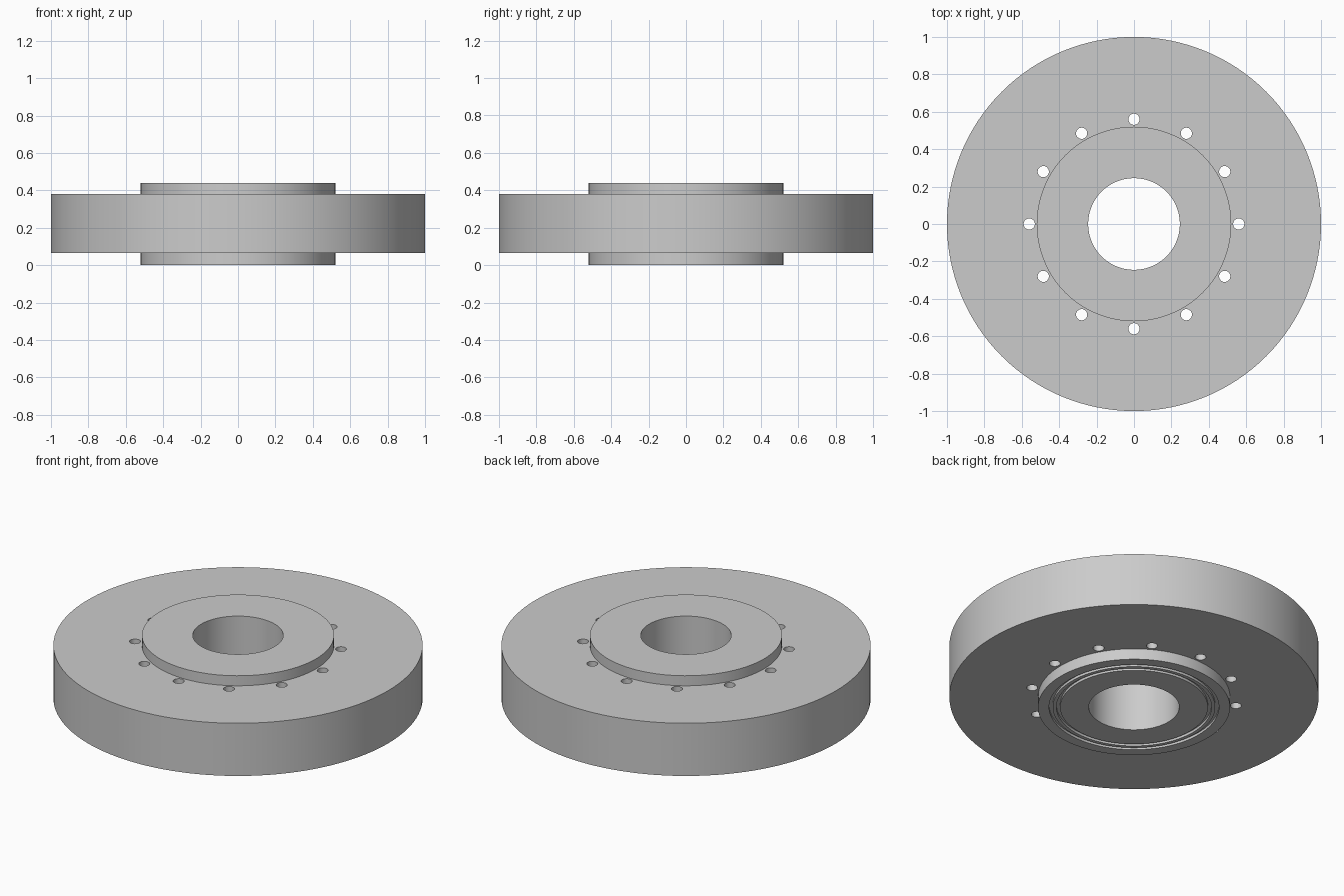
import bpy
import bmesh
from math import cos, sin, tau, radians
from mathutils import Vector

if "Cube" in bpy.data.objects:
    bpy.data.objects.remove(bpy.data.objects["Cube"], do_unlink=True)

SEGMENTS = 128
HOLES = 12
HOLE_CIRCLE, HOLE_RADIUS = 0.56, 0.03
BORE, HUB, RIM = 0.245, 0.52, 1.0
BOTTOM, TOP, HEIGHT = 0.065, 0.38, 0.44
GROOVE = 0.015

steel = bpy.data.materials.new("steel_grey")
steel.use_nodes = True
grey = (0.6, 0.6, 0.6, 1)
steel.diffuse_color = grey
steel.node_tree.nodes["Principled BSDF"].inputs["Base Color"].default_value = grey


def add_object(name, bm):
    bmesh.ops.recalc_face_normals(bm, faces=bm.faces)
    mesh = bpy.data.meshes.new(name)
    bm.to_mesh(mesh)
    bm.free()
    mesh.materials.append(steel)
    obj = bpy.data.objects.new(name, mesh)
    bpy.context.collection.objects.link(obj)
    return obj


def lathe(name, profile):
    """Revolve a closed (radius, height) outline about the z axis."""
    bm = bmesh.new()
    rings = [[bm.verts.new((r * cos(tau * i / SEGMENTS), r * sin(tau * i / SEGMENTS), z))
              for i in range(SEGMENTS)] for r, z in profile]
    for a, b in zip(rings, rings[1:] + rings[:1]):
        for i in range(SEGMENTS):
            j = (i + 1) % SEGMENTS
            bm.faces.new((a[i], a[j], b[j], b[i]))
    return add_object(name, bm)


# Disc with raised hubs, central bore and two ring grooves in the underside
profile = [(BORE, 0)]
for inner, outer in ((0.40, 0.42), (0.44, 0.46)):
    profile += [(inner, 0), (inner, GROOVE), (outer, GROOVE), (outer, 0)]
profile += [(HUB, 0), (HUB, BOTTOM), (RIM, BOTTOM), (RIM, TOP),
            (HUB, TOP), (HUB, HEIGHT), (BORE, HEIGHT)]
disc = lathe("flanged_disc", profile)

# Ring of drilled holes through the disc
bm = bmesh.new()
for k in range(HOLES):
    angle = tau * k / HOLES
    drill = bmesh.ops.create_cone(bm, cap_ends=True, segments=32, radius1=HOLE_RADIUS,
                                  radius2=HOLE_RADIUS, depth=1)
    bmesh.ops.translate(bm, verts=drill["verts"],
                        vec=Vector((cos(angle), sin(angle), 0)) * HOLE_CIRCLE)
cutter = add_object("hole_cutter", bm)
cutter.hide_render = True

drilling = disc.modifiers.new("drilled_holes", "BOOLEAN")
drilling.operation = "DIFFERENCE"
drilling.solver = "EXACT"
drilling.object = cutter

bpy.ops.object.select_all(action="DESELECT")
disc.select_set(True)
bpy.context.view_layer.objects.active = disc
bpy.ops.object.modifier_apply(modifier=drilling.name)
bpy.data.objects.remove(cutter, do_unlink=True)
bpy.ops.object.shade_smooth_by_angle(angle=radians(30))
